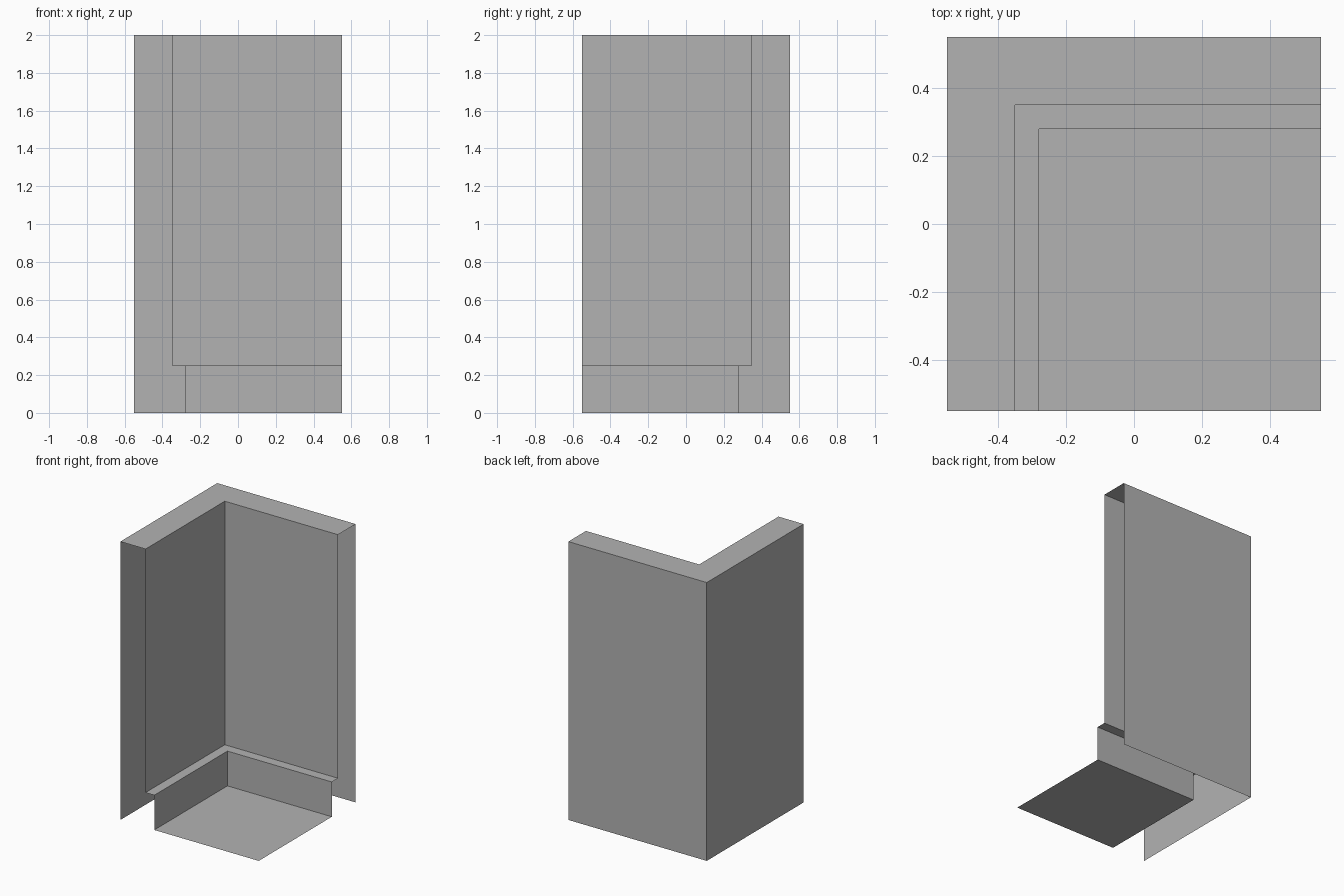
import bpy

cube = bpy.data.objects.get("Cube")
if cube:
    bpy.data.objects.remove(cube, do_unlink=True)

EDGE = 0.55       # outer half width
WALL = 0.35       # inner face of the walls
BASE = 0.28       # inner face of the skirting
BASE_TOP = 0.25
TOP = 2.0

grey = bpy.data.materials.new("plain_grey")
grey.use_nodes = True
colour = (0.45, 0.45, 0.45, 1)
grey.diffuse_color = colour
grey.node_tree.nodes["Principled BSDF"].inputs["Base Color"].default_value = colour


def add_object(name, verts, faces):
    mesh = bpy.data.meshes.new(name)
    mesh.from_pydata(verts, [], faces)
    mesh.materials.append(grey)
    obj = bpy.data.objects.new(name, mesh)
    bpy.context.collection.objects.link(obj)
    return obj


def corner_sweep(name, profile):
    """Sweep (offset, height) points round the back corner, leaving the ends open."""
    verts, faces = [], []
    for d, z in profile:
        verts += [(-d, -EDGE, z), (-d, d, z), (EDGE, d, z)]
    for row in range(0, 3 * (len(profile) - 1), 3):
        for a in (row, row + 1):
            faces.append((a, a + 3, a + 4, a + 1))
    return add_object(name, verts, faces)


# Hollow wall shell: outer face, top and inner face
corner_sweep("corner_wall", [(EDGE, 0), (EDGE, TOP), (WALL, TOP), (WALL, BASE_TOP)])

# Skirting: narrow ledge and upright face
corner_sweep("skirting", [(WALL, BASE_TOP), (BASE, BASE_TOP), (BASE, 0)])

# Single-sheet floor
add_object("floor",
           [(-BASE, -EDGE, 0), (EDGE, -EDGE, 0), (EDGE, BASE, 0), (-BASE, BASE, 0)],
           [(0, 1, 2, 3)])
